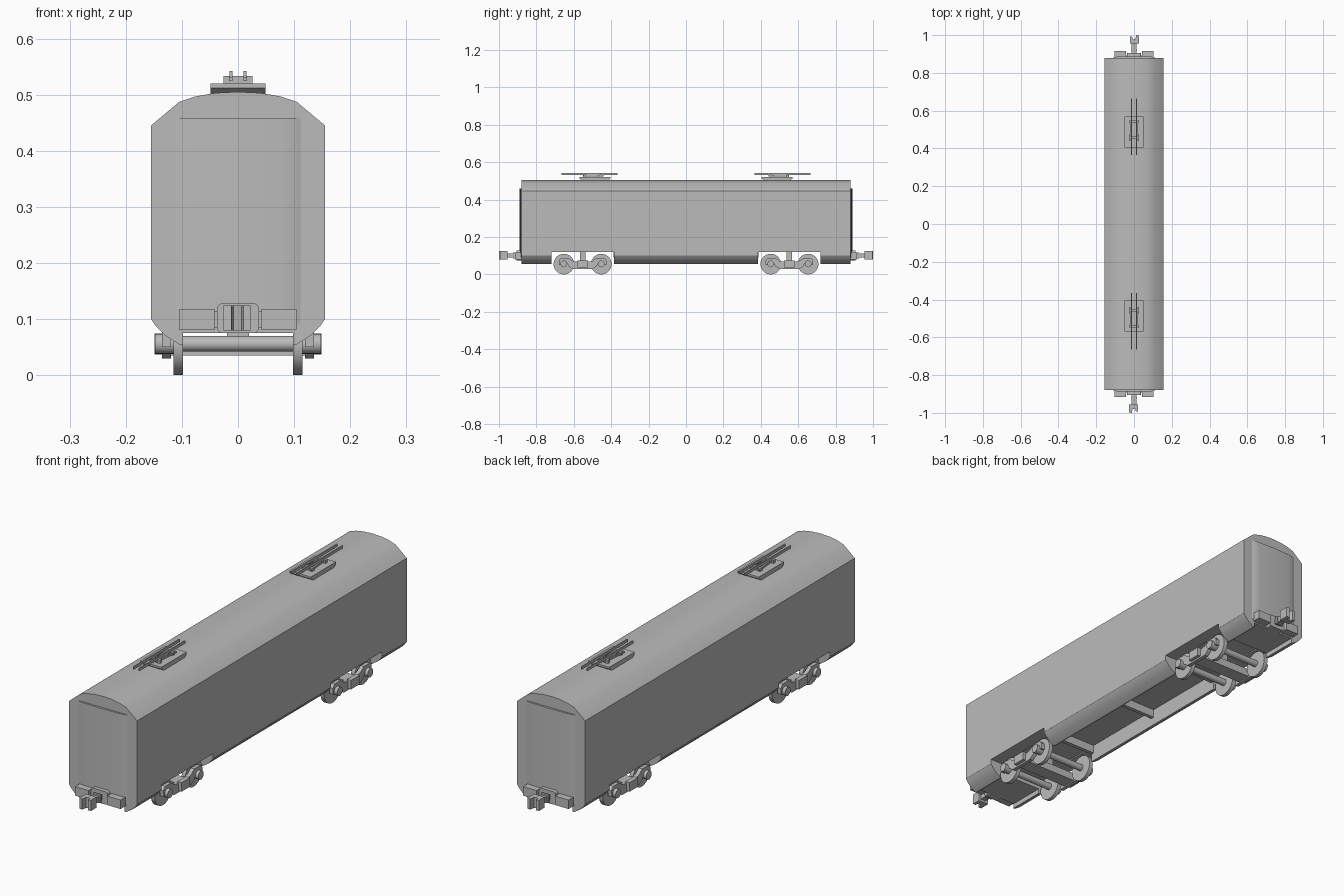
import bpy, bmesh, math
from mathutils import Matrix, Vector

cube = bpy.data.objects.get("Cube")
if cube:
    bpy.data.objects.remove(cube)

GREY = (0.5, 0.5, 0.5, 1)
grey = bpy.data.materials.new("plain_grey")
grey.use_nodes = True
grey.diffuse_color = GREY
grey.node_tree.nodes["Principled BSDF"].inputs["Base Color"].default_value = GREY


def finish(bm, name, smooth=True):
    bmesh.ops.recalc_face_normals(bm, faces=bm.faces)
    mesh = bpy.data.meshes.new(name)
    bm.to_mesh(mesh)
    bm.free()
    mesh.materials.append(grey)
    obj = bpy.data.objects.new(name, mesh)
    bpy.context.collection.objects.link(obj)
    if smooth:
        shade(obj)
    return obj


def shade(obj):
    bpy.ops.object.select_all(action='DESELECT')
    obj.select_set(True)
    bpy.context.view_layer.objects.active = obj
    bpy.ops.object.shade_smooth_by_angle(angle=math.radians(32))


def prism(name, points, axis, start, end, smooth=True):
    """Extrude a flat outline along x, y or z."""
    place = {'x': lambda a, b: (start, a, b),
             'y': lambda a, b: (a, start, b),
             'z': lambda a, b: (a, b, start)}[axis]
    bm = bmesh.new()
    face = bm.faces.new([bm.verts.new(place(a, b)) for a, b in points])
    out = bmesh.ops.extrude_face_region(bm, geom=[face])
    step = Vector([(end - start) * (axis == k) for k in 'xyz'])
    bmesh.ops.translate(bm, vec=step, verts=[v for v in out['geom'] if isinstance(v, bmesh.types.BMVert)])
    return finish(bm, name, smooth)


def box(name, x, y, z, bevel=0):
    bm = bmesh.new()
    bmesh.ops.create_cube(bm, size=1)
    for v in bm.verts:
        v.co = [r[0] if c < 0 else r[1] for c, r in zip(v.co, (x, y, z))]
    if bevel:
        # Round the corners seen from the end
        edges = [e for e in bm.edges if abs(e.verts[0].co.y - e.verts[1].co.y) > 1e-5]
        bmesh.ops.bevel(bm, geom=edges, offset=bevel, segments=4, profile=0.5, affect='EDGES')
    return finish(bm, name, bevel > 0)


def cylinder(name, radius, x, y, z, segments=32):
    bm = bmesh.new()
    spin = Matrix.Translation(((x[0] + x[1]) / 2, y, z)) @ Matrix.Rotation(math.pi / 2, 4, 'Y')
    bmesh.ops.create_cone(bm, cap_ends=True, segments=segments, radius1=radius,
                          radius2=radius, depth=x[1] - x[0], matrix=spin)
    return finish(bm, name)


def mirrored(points):
    """Complete a half outline about the vertical centre line."""
    return points + [(-a, b) for a, b in reversed(points) if a > 0]


# Car body with hollow underside and rounded skirts
half = [(0, 0.505), (0.04, 0.503), (0.075, 0.497), (0.105, 0.487), (0.155, 0.445),
        (0.155, 0.125), (0.155, 0.1), (0.146, 0.087), (0.13, 0.071), (0.105, 0.055),
        (0.098, 0.055), (0.098, 0.125)]
body = prism("car_body", mirrored(half), 'y', -0.88, 0.88, False)
for s in (-1, 1):
    cutter = box("wheel_opening_cutter", (-0.3, 0.3), sorted((s * 0.385, s * 0.72)), (0, 0.12))
    cutter.hide_render = True
    mod = body.modifiers.new("wheel_opening", 'BOOLEAN')
    mod.operation, mod.object, mod.solver = 'DIFFERENCE', cutter, 'EXACT'
    bpy.context.view_layer.objects.active = body
    bpy.ops.object.modifier_apply(modifier=mod.name)
    bpy.data.objects.remove(cutter)
shade(body)

# Underframe ribs
for y in (-0.38, 0, 0.38):
    box("floor_rib", (-0.098, 0.098), (y - 0.008, y + 0.008), (0.09, 0.126))


def build_bogie(c):
    for s in (-1, 1):
        def span(a, b):
            return sorted((s * a, s * b))
        # Side frame dips between the wheels
        frame = mirrored([(0, 0.068), (0.035, 0.068), (0.055, 0.073), (0.075, 0.088), (0.115, 0.088),
                          (0.127, 0.075), (0.127, 0.05), (0.118, 0.05), (0.114, 0.066),
                          (0.086, 0.066), (0.076, 0.045), (0.055, 0.03), (0, 0.03)])
        prism("bogie_side_frame", [(c + y, z) for y, z in frame], 'x', *span(0.119, 0.135))
        box("bogie_spring_box", span(0.13, 0.149), (c - 0.028, c + 0.028), (0.037, 0.074))
        for y in (c - 0.1, c + 0.1):
            cylinder("wheel", 0.055, span(0.098, 0.115), y, 0.055)
            cylinder("axle_box", 0.018, span(0.113, 0.148), y, 0.056, 20)
    for y in (c - 0.1, c + 0.1):
        cylinder("axle", 0.014, (-0.1, 0.1), y, 0.056, 20)
    box("bogie_cross_beam", (-0.12, 0.12), (c - 0.03, c + 0.03), (0.035, 0.068))
    box("bogie_pivot", (-0.02, 0.02), (c - 0.015, c + 0.015), (0.066, 0.126))


def build_end(s):
    def along(a, b):
        return sorted((s * a, s * b))
    # Bowed end panel and low floor behind it
    plan = mirrored([(0, 0.889), (0.078, 0.887), (0.098, 0.885), (0.114, 0.879)])
    prism("end_panel", [(x, s * y) for x, y in plan], 'z', 0.09, 0.458)
    box("end_floor", (-0.099, 0.099), along(0.72, 0.879), (0.075, 0.126))
    # Buffer blocks and coupler
    for x in (-1, 1):
        box("buffer_block", sorted((x * 0.042, x * 0.104)), along(0.87, 0.915), (0.081, 0.118))
    box("buffer_beam", (-0.05, 0.05), along(0.87, 0.892), (0.085, 0.114))
    box("coupler_plate", (-0.037, 0.037), along(0.87, 0.905), (0.075, 0.128), 0.009)
    box("coupler_shank", (-0.012, 0.012), along(0.9, 0.965), (0.09, 0.112))
    box("coupler_collar", (-0.016, 0.016), along(0.915, 0.925), (0.085, 0.118))
    jaw = [(-0.022, 0.955), (0.026, 0.955), (0.026, 0.998), (0.012, 1.0), (0.008, 0.98),
           (-0.006, 0.976), (-0.01, 0.992), (-0.022, 0.992)]
    prism("coupler_head", [(s * x, s * y) for x, y in jaw], 'z', 0.08, 0.124, False)


def build_pantograph(s):
    def along(a, b):
        return sorted((s * a, s * b))
    base = [(0.425, 0.498), (0.405, 0.512), (0.405, 0.52), (0.57, 0.52), (0.57, 0.512), (0.55, 0.498)]
    prism("pantograph_base", [(s * y, z) for y, z in base], 'x', -0.049, 0.049, False)
    for y in (0.45, 0.535):
        box("pantograph_crossbar", (-0.026, 0.026), along(y, y + 0.012), (0.519, 0.533))
    for x in (-1, 1):
        # Splayed arm below a long contact strip
        arm = [(0.026, 0.44), (0.02, 0.44), (0.01, 0.55), (0.016, 0.55)]
        prism("pantograph_arm", [(x * a, s * y) for a, y in arm], 'z', 0.524, 0.532, False)
        box("contact_strip", sorted((x * 0.01, x * 0.015)), along(0.365, 0.665), (0.531, 0.542))


for side in (-1, 1):
    build_bogie(side * 0.553)
    build_end(side)
    build_pantograph(side)
